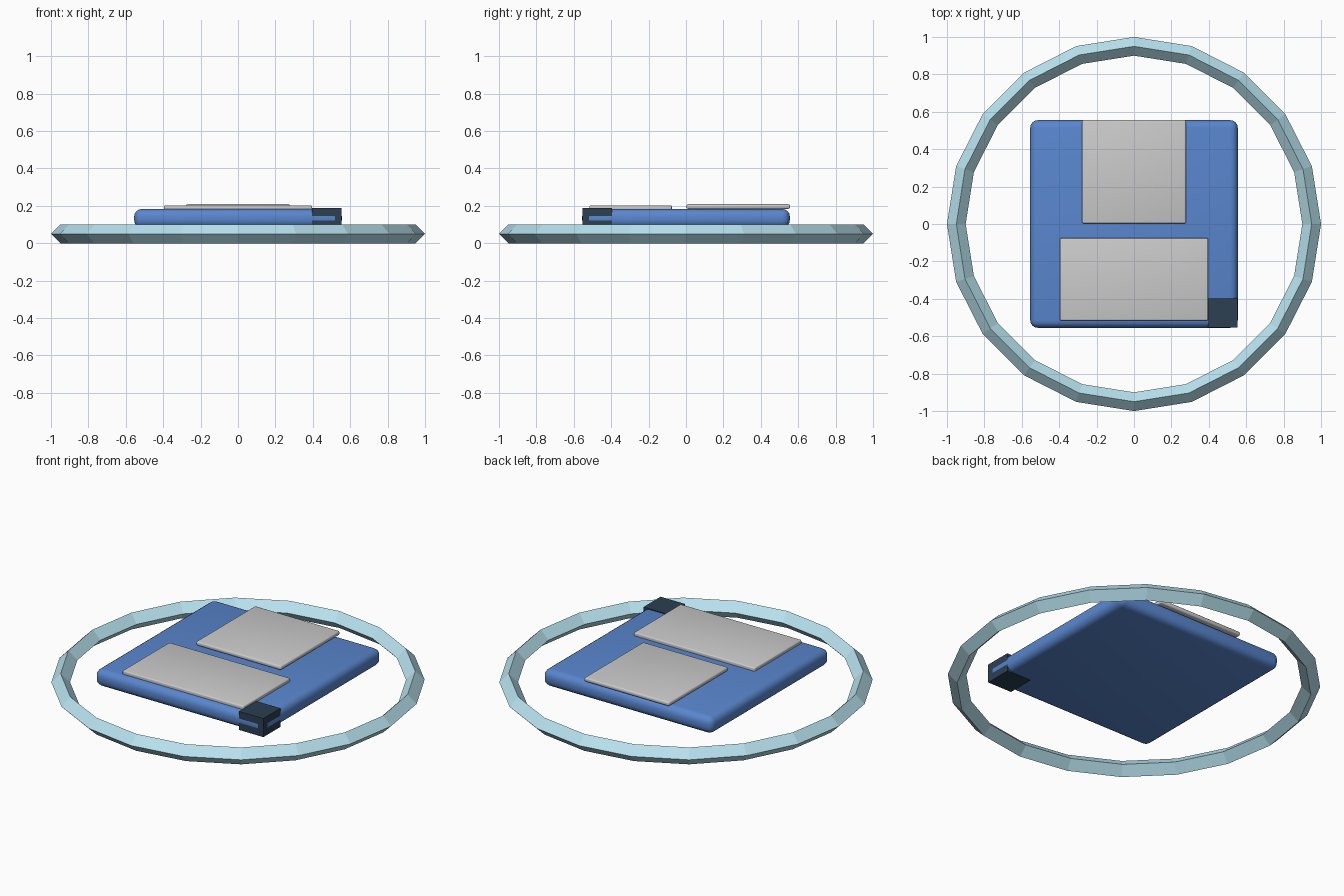
import bpy, bmesh, math
from mathutils import Vector, Matrix

if "Cube" in bpy.data.objects:
    bpy.data.objects.remove(bpy.data.objects["Cube"])


def material(name, rgb):
    m = bpy.data.materials.new(name)
    m.diffuse_color = (*rgb, 1)
    m.use_nodes = True
    m.node_tree.nodes["Principled BSDF"].inputs["Base Color"].default_value = m.diffuse_color
    return m


def box(name, lo, hi, bevel=0, segments=3, mat=None):
    lo, hi = Vector(lo), Vector(hi)
    bm = bmesh.new()
    bmesh.ops.create_cube(bm, size=1, matrix=Matrix.Translation((lo + hi) / 2)
                          @ Matrix.Diagonal((*(hi - lo), 1)))
    if bevel:
        bmesh.ops.bevel(bm, geom=bm.edges[:], offset=bevel, segments=segments,
                        profile=0.5, affect='EDGES')
    me = bpy.data.meshes.new(name)
    bm.to_mesh(me)
    bm.free()
    ob = bpy.data.objects.new(name, me)
    bpy.context.collection.objects.link(ob)
    if mat:
        me.materials.append(mat)
    if bevel:
        bpy.ops.object.select_all(action='DESELECT')
        ob.select_set(True)
        bpy.context.view_layer.objects.active = ob
        bpy.ops.object.shade_smooth_by_angle(angle=math.radians(35))
    return ob


blue = material("disk_blue", (0.10, 0.24, 0.62))
navy = material("notch_navy", (0.025, 0.05, 0.085))
ice = material("ring_ice_blue", (0.48, 0.76, 0.86))
silver = material("shutter_silver", (0.60, 0.60, 0.63))

# Faceted ring with a diamond cross-section
bpy.ops.mesh.primitive_torus_add(major_segments=20, minor_segments=4,
                                 major_radius=0.95, minor_radius=0.05,
                                 location=(0, 0, 0.05))
ring = bpy.context.object
ring.name = "outer_ring"
ring.data.materials.append(ice)
bpy.ops.object.shade_flat()

# Rounded disk body
box("disk_body", (-0.555, -0.555, 0.083), (0.555, 0.555, 0.183), 0.04, 4, blue)

# Dark corner block, flush with the sides of the body
box("corner_block", (0.395, -0.5545, 0.078), (0.5545, -0.395, 0.188), mat=navy)

# Sliding shutter and paper label
box("shutter", (-0.278, 0.003, 0.184), (0.278, 0.556, 0.209), 0.009, 3, silver)
box("label", (-0.396, -0.516, 0.176), (0.396, -0.076, 0.203), 0.007, 3)
